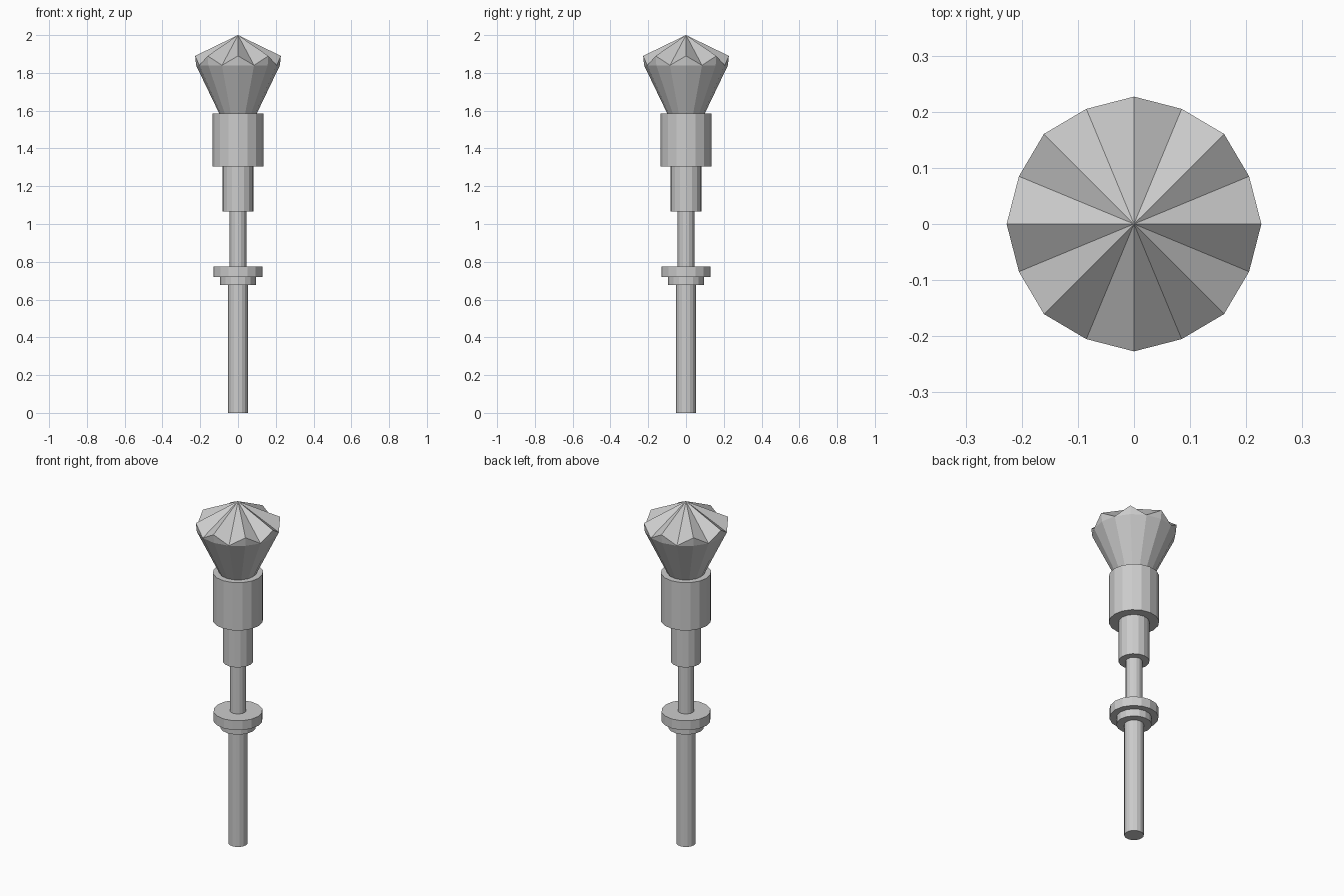
import bpy, bmesh
from math import cos, sin, pi

cube = bpy.data.objects.get("Cube")
if cube:
    bpy.data.objects.remove(cube)

SIDES = 16

grey = bpy.data.materials.new("plain_grey")
grey.use_nodes = True
grey.diffuse_color = (0.6, 0.6, 0.6, 1)
grey.node_tree.nodes["Principled BSDF"].inputs["Base Color"].default_value = (0.6, 0.6, 0.6, 1)


def add_object(name, bm):
    bmesh.ops.recalc_face_normals(bm, faces=bm.faces)
    mesh = bpy.data.meshes.new(name)
    bm.to_mesh(mesh)
    bm.free()
    mesh.materials.append(grey)
    obj = bpy.data.objects.new(name, mesh)
    bpy.context.collection.objects.link(obj)
    return obj


def ring(bm, radius, z):
    angles = [2 * pi * i / SIDES for i in range(SIDES)]
    return [bm.verts.new((radius * cos(a), radius * sin(a), z)) for a in angles]


def cylinder(name, radius, bottom, top):
    bm = bmesh.new()
    low, high = ring(bm, radius, bottom), ring(bm, radius, top)
    bm.faces.new(low)
    bm.faces.new(high)
    for i in range(SIDES):
        j = (i + 1) % SIDES
        bm.faces.new((low[i], low[j], high[j], high[i]))
    return add_object(name, bm)


# Stem, collars and grip
cylinder("lower_shaft", 0.052, 0, 0.68)
cylinder("small_collar", 0.094, 0.677, 0.725)
cylinder("wide_collar", 0.131, 0.72, 0.775)
cylinder("upper_shaft", 0.044, 0.77, 1.07)
cylinder("grip_neck", 0.082, 1.065, 1.31)
cylinder("grip", 0.134, 1.305, 1.585)

# Faceted head: tapered cup, pointed rim and folded cap
bm = bmesh.new()
base = ring(bm, 0.097, 1.58)
rim = ring(bm, 0.222, 1.84)
apex = bm.verts.new((0, 0, 2))
bm.faces.new(base)
peaks = {}
for i in range(0, SIDES, 2):
    a = 2 * pi * i / SIDES
    peaks[i] = bm.verts.new((0.227 * cos(a), 0.227 * sin(a), 1.89))
for i in range(SIDES):
    j = (i + 1) % SIDES
    bm.faces.new((base[i], base[j], rim[j], rim[i]))
    if i in peaks:
        edge = (peaks[i], rim[j])
    else:
        edge = (rim[i], peaks[j])
    bm.faces.new((rim[i], rim[j], peaks[i if i in peaks else j]))
    bm.faces.new((*edge, apex))
add_object("faceted_head", bm)
